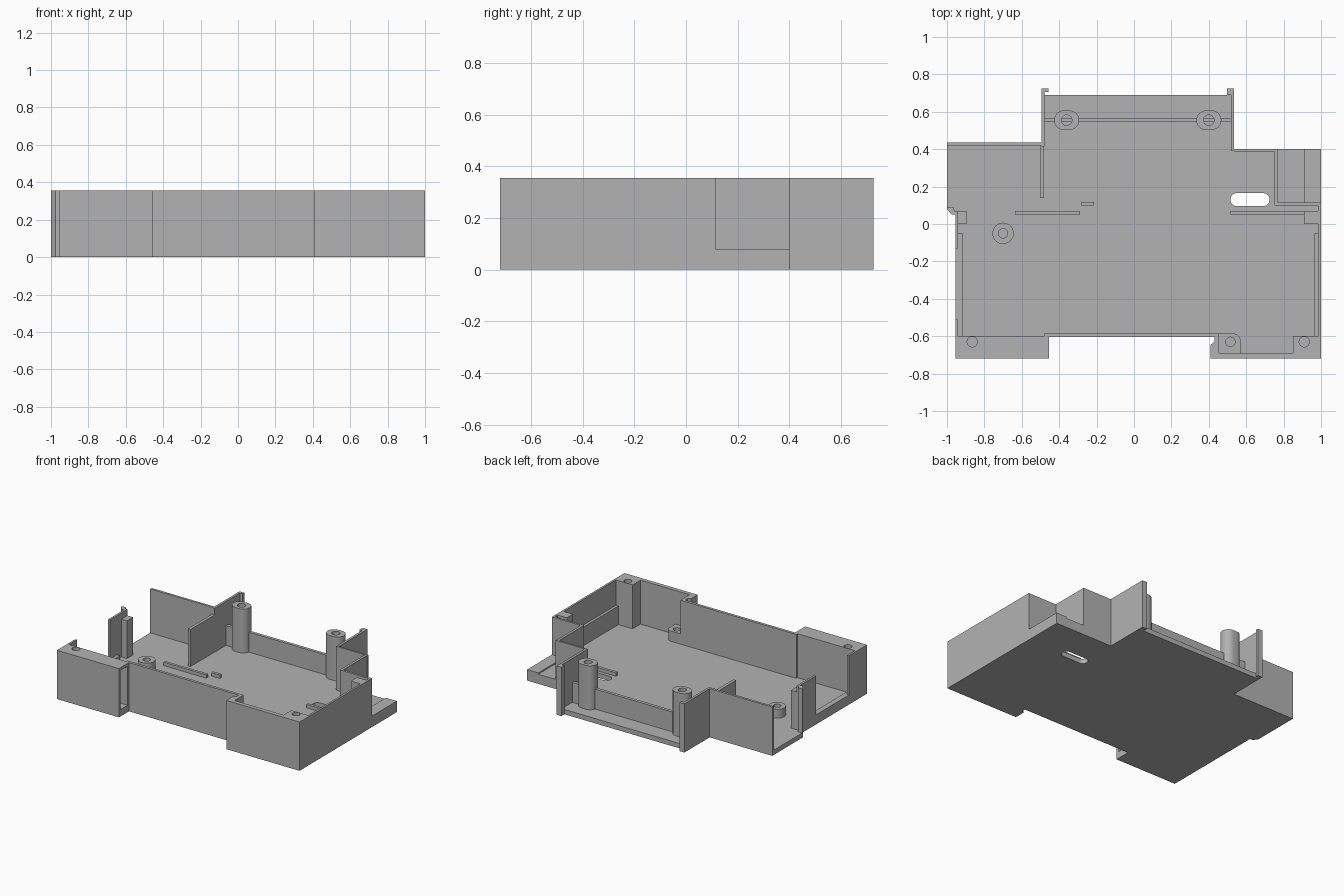
import bpy
import bmesh
import math

cube = bpy.data.objects.get("Cube")
if cube:
    bpy.data.objects.remove(cube, do_unlink=True)

TOP = 0.355      # full wall height
FLOOR = 0.035    # floor thickness

grey = bpy.data.materials.new("plain grey")
grey.use_nodes = True
grey.diffuse_color = (0.45, 0.45, 0.45, 1)
grey.node_tree.nodes["Principled BSDF"].inputs["Base Color"].default_value = grey.diffuse_color


def prism(name, points, z0=FLOOR, z1=TOP):
    """Extrude a plan outline upwards from z0 to z1."""
    bm = bmesh.new()
    face = bm.faces.new([bm.verts.new((x, y, z0)) for x, y in points])
    grown = bmesh.ops.extrude_face_region(bm, geom=[face])
    for v in grown["geom"]:
        if isinstance(v, bmesh.types.BMVert):
            v.co.z = z1
    bmesh.ops.recalc_face_normals(bm, faces=bm.faces)
    mesh = bpy.data.meshes.new(name)
    bm.to_mesh(mesh)
    bm.free()
    mesh.materials.append(grey)
    obj = bpy.data.objects.new(name, mesh)
    bpy.context.collection.objects.link(obj)
    return obj


def box(name, x0, x1, y0, y1, z0=FLOOR, z1=TOP):
    return prism(name, [(x0, y0), (x1, y0), (x1, y1), (x0, y1)], z0, z1)


def stadium(x, y, r, half=0.0, n=16):
    """Outline of a circle, or of a slot when half is above zero."""
    pts = []
    for side in (1, -1):
        for i in range(n + 1 if half else n):
            a = math.pi * i / n - side * math.pi / 2
            pts.append((x + side * half + r * math.cos(a), y + r * math.sin(a)))
    return pts


def cut(obj, cutter):
    mod = obj.modifiers.new("cut", "BOOLEAN")
    mod.operation = "DIFFERENCE"
    mod.solver = "EXACT"
    mod.object = cutter
    bpy.context.view_layer.objects.active = obj
    bpy.ops.object.modifier_apply(modifier=mod.name)
    bpy.data.objects.remove(cutter, do_unlink=True)


def drill(obj, x, y, r, z0, z1):
    cut(obj, prism("drill", stadium(x, y, r), z0, z1 + 0.05))


def smooth(obj):
    bpy.ops.object.select_all(action="DESELECT")
    obj.select_set(True)
    bpy.context.view_layer.objects.active = obj
    bpy.ops.object.shade_smooth_by_angle(angle=math.radians(30))


# Floor plate with through slot
floor = prism("floor", [
    (-1, 0.435), (-1, 0.08), (-0.975, 0.05), (-0.955, 0.05), (-0.955, -0.72),
    (-0.455, -0.72), (-0.455, -0.605), (0.43, -0.605), (0.43, -0.63), (0.41, -0.645),
    (0.41, -0.72), (1, -0.72), (1, 0.4), (0.535, 0.4), (0.535, 0.69), (-0.495, 0.69),
    (-0.495, 0.435)], 0, FLOOR)
cut(floor, prism("slot", stadium(0.62, 0.13, 0.035, 0.07), -0.1, 0.1))

# Back bay: side walls, end tabs, low cross wall, screw posts
box("back_bay_left_wall", 0.518, 0.535, 0.39, 0.725, 0)
box("back_bay_right_wall", -0.495, -0.478, 0.415, 0.725, 0)
box("left_end_tab", 0.497, 0.535, 0.69, 0.725, 0).location.z = 0
box("right_end_tab", -0.495, -0.457, 0.705, 0.725, 0)
box("back_cross_wall", -0.48, 0.52, 0.545, 0.568, FLOOR, 0.18)
for name, x in (("right_post", -0.36), ("left_post", 0.4)):
    post = prism(name, stadium(x, 0.555, 0.052, 0.015))
    drill(post, x, 0.555, 0.028, 0.1, TOP)
    smooth(post)

# Right shoulder
box("right_shoulder_wall", -1, -0.478, 0.418, 0.435)
box("divider_wall", -0.502, -0.48, 0.14, 0.42, FLOOR, 0.305)

# Left shoulder and outer ledge
box("left_shoulder_wall", 0.535, 0.77, 0.388, 0.4)
box("ledge_side_wall", 0.75, 0.768, 0.1, 0.4)
box("ledge_front_wall", 0.75, 1, 0.1, 0.115)
box("ledge_outer", 0.91, 1, 0.115, 0.4, FLOOR, 0.08)
box("ledge_inner", 0.768, 0.91, 0.115, 0.4, FLOOR, 0.07)

# Left side wall, with thicker foot and end column
box("left_wall", 0.985, 1, -0.72, 0.115)
box("left_wall_foot", 0.965, 0.985, -0.6, -0.05, FLOOR, 0.17)
box("left_column", 0.91, 1, 0, 0.07)

# Right side wall, with a wide opening above a sill
box("right_wall_front", -0.955, -0.94, -0.605, -0.51)
box("right_wall_back", -0.955, -0.94, -0.13, 0.06)
box("right_wall_sill", -0.955, -0.915, -0.605, -0.05, FLOOR, 0.07)
prism("right_wall_hook", [(-1, 0.08), (-0.975, 0.05), (-0.94, 0.05), (-0.94, 0.07),
                          (-0.96, 0.07), (-0.965, 0.09), (-1, 0.09)])
box("right_column", -0.94, -0.895, 0, 0.07, FLOOR, 0.31)

# Front wall
box("front_wall", -0.48, 0.455, -0.605, -0.585, FLOOR)

# Right foot block, hollow at its inner end
foot = box("right_foot_block", -0.955, -0.455, -0.72, -0.6)
cut(foot, box("pocket", -0.75, -0.4, -0.7, -0.62, 0.05, 0.335))
drill(foot, -0.865, -0.63, 0.027, 0.2, TOP)
box("right_foot_step", -0.48, -0.455, -0.605, -0.585)

# Left foot: thin walls, solid outer corner
prism("left_foot_end_wall", [(0.41, -0.72), (0.455, -0.72), (0.455, -0.585), (0.43, -0.585),
                             (0.43, -0.63), (0.41, -0.645)])
box("left_foot_front_wall", 0.455, 0.85, -0.72, -0.69)
corner = box("left_foot_corner", 0.85, 1, -0.72, -0.6)
drill(corner, 0.91, -0.63, 0.027, 0.15, TOP)

# Low bosses on the floor
arc = [(0.53 + 0.04 * math.cos(a), -0.625 + 0.04 * math.sin(a))
       for a in [math.pi / 16 * i for i in range(9)]]
pad = prism("left_foot_boss", [(0.455, -0.69), (0.57, -0.69)] + arc + [(0.455, -0.585)], FLOOR, 0.11)
drill(pad, 0.515, -0.63, 0.025, 0.05, 0.11)
boss = prism("floor_boss", stadium(-0.7, -0.05, 0.057), FLOOR, 0.1)
drill(boss, -0.7, -0.05, 0.025, 0.05, 0.1)
for obj in (pad, boss, corner, foot, floor):
    smooth(obj)

# Locating ribs
for name, x0, x1, y0 in (("right_rib", -0.635, -0.29, 0.05), ("small_rib", -0.283, -0.215, 0.098),
                         ("left_rib", 0.515, 0.91, 0.05)):
    box(name, x0, x1, y0, y0 + 0.02, FLOOR, 0.06)
